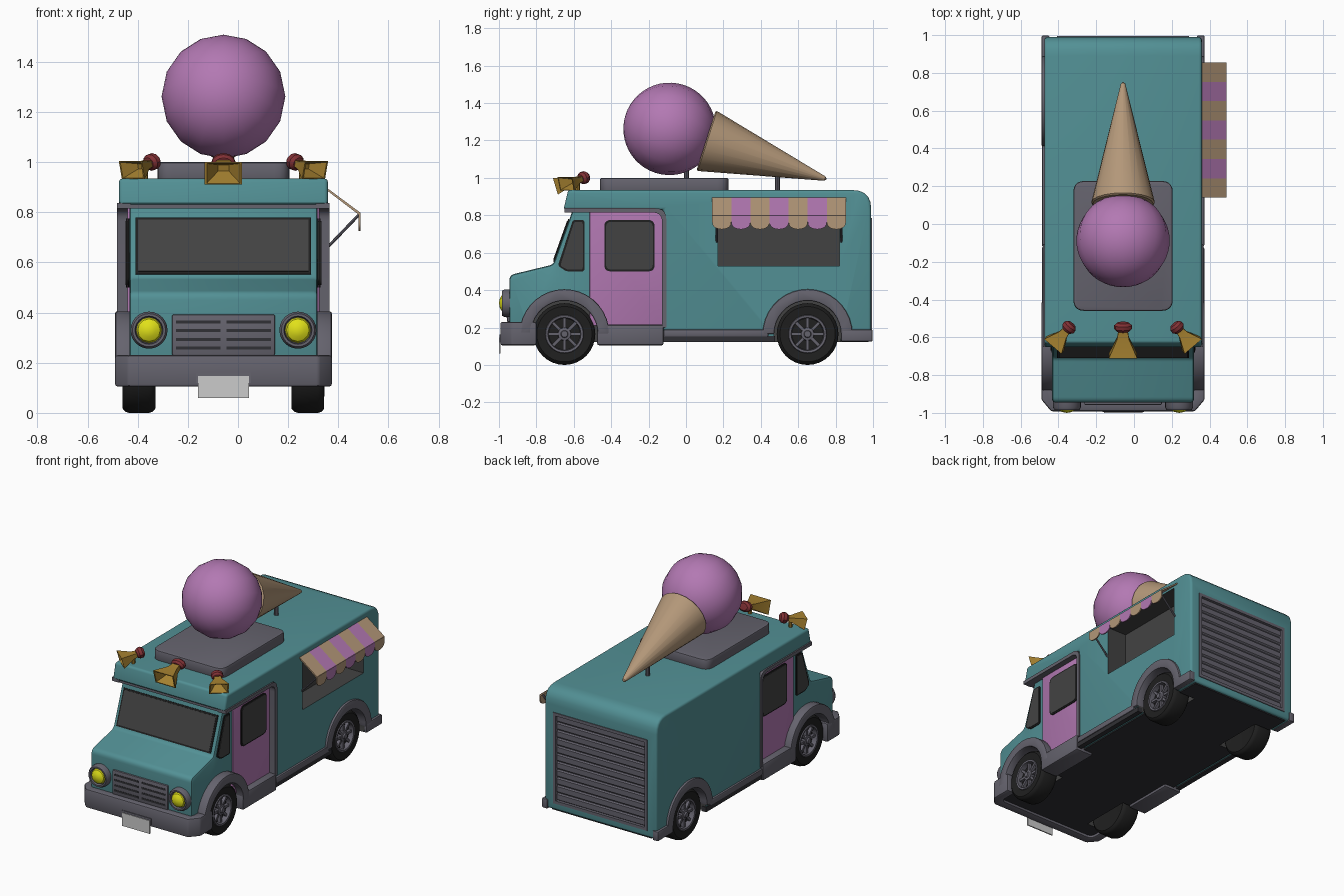
import bpy, bmesh, math
from mathutils import Vector, Matrix

if "Cube" in bpy.data.objects:
    bpy.data.objects.remove(bpy.data.objects["Cube"])

CX = -0.058  # the truck body sits left of centre, the awning fills the right


def mat(name, *c):
    m = bpy.data.materials.new(name)
    m.diffuse_color = (*c, 1)
    m.use_nodes = True
    m.node_tree.nodes["Principled BSDF"].inputs["Base Color"].default_value = m.diffuse_color
    return m


TEAL = mat("teal", 0.085, 0.28, 0.30)
PINK = mat("pink", 0.45, 0.19, 0.45)
TAN = mat("tan", 0.45, 0.31, 0.19)
GREY = mat("grey", 0.13, 0.125, 0.155)
DARK = mat("dark", 0.055, 0.055, 0.055)
FLOOR = mat("floor", 0.03, 0.03, 0.035)
BLACK = mat("black", 0.014, 0.014, 0.014)
GOLD = mat("gold", 0.38, 0.22, 0.03)
RED = mat("red", 0.22, 0.03, 0.035)
YELLOW = mat("yellow", 0.75, 0.75, 0.01)


def finish(name, bm, m, bevel=0, seg=2):
    bmesh.ops.remove_doubles(bm, verts=bm.verts, dist=1e-5)
    bmesh.ops.recalc_face_normals(bm, faces=bm.faces)
    if bevel:
        e = [e for e in bm.edges if len(e.link_faces) == 2 and e.calc_face_angle() > 0.6]
        bmesh.ops.bevel(bm, geom=e, offset=bevel, segments=seg, affect='EDGES',
                        profile=0.5, clamp_overlap=True)
    bmesh.ops.translate(bm, verts=bm.verts, vec=(CX, 0, 0))
    me = bpy.data.meshes.new(name)
    bm.to_mesh(me)
    bm.free()
    o = bpy.data.objects.new(name, me)
    bpy.context.collection.objects.link(o)
    if m:
        me.materials.append(m)
    smooth(o)
    return o


def smooth(o):
    bpy.ops.object.select_all(action='DESELECT')
    o.select_set(True)
    bpy.context.view_layer.objects.active = o
    bpy.ops.object.shade_smooth_by_angle(angle=math.radians(32))


def add_prism(bm, pts, a, b, axis='x'):
    put = {'x': lambda t, u, v: (t, u, v), 'y': lambda t, u, v: (u, t, v),
           'z': lambda t, u, v: (u, v, t)}[axis]
    A = [bm.verts.new(put(a, *p)) for p in pts]
    B = [bm.verts.new(put(b, *p)) for p in pts]
    bm.faces.new(A)
    bm.faces.new(B[::-1])
    for i in range(len(A)):
        bm.faces.new((A[i - 1], A[i], B[i], B[i - 1]))


def prism(name, pts, a, b, m, axis='x', bevel=0, seg=2):
    bm = bmesh.new()
    add_prism(bm, pts, a, b, axis)
    return finish(name, bm, m, bevel, seg)


def rect(u0, u1, v0, v1):
    return [(u0, v0), (u1, v0), (u1, v1), (u0, v1)]


def rounded(pts, radii, n=5):
    if not isinstance(radii, (list, tuple)):
        radii = [radii] * len(pts)
    out = []
    for i, r in enumerate(radii):
        p, q, s = (Vector(pts[j % len(pts)]) for j in (i - 1, i, i + 1))
        if not r:
            out.append(tuple(q))
            continue
        a, b = q + (p - q).normalized() * r, q + (s - q).normalized() * r
        out += [tuple(a * (1 - t) ** 2 + q * 2 * t * (1 - t) + b * t * t)
                for t in (k / n for k in range(n + 1))]
    return out


def circle(y, z, r, a0=0, a1=360, n=28):
    return [(y + r * math.cos(math.radians(a0 + (a1 - a0) * k / n)),
             z + r * math.sin(math.radians(a0 + (a1 - a0) * k / n))) for k in range(n + (a1 - a0 < 360))]


def lathe(name, prof, org, d, m, n=24, sx=1, sy=1, phase=0):
    # turns a (radius, height) profile about direction d
    M = Matrix.Translation(org) @ Vector(d).to_track_quat('Z', 'Y').to_matrix().to_4x4()
    bm = bmesh.new()
    rings = [[bm.verts.new(M @ Vector((r * sx * math.cos(phase + k * math.tau / n),
                                       r * sy * math.sin(phase + k * math.tau / n), h)))
              for k in range(n)] for r, h in prof]
    for A, B in zip(rings, rings[1:]):
        for k in range(n):
            bm.faces.new((A[k - 1], A[k], B[k], B[k - 1]))
    return finish(name, bm, m)


# Body shells
box = prism("van_body", rounded(
    [(-0.655, 0.83), (-0.12, 0.83), (-0.12, 0.13), (0.99, 0.13), (0.99, 0.935), (-0.63, 0.935)],
    [0, 0, 0, 0, 0.1, 0.015]), -0.417, 0.417, TEAL, bevel=0.022, seg=3)
cab = prism("cab", rounded(
    [(-0.945, 0.13), (-0.945, 0.48), (-0.71, 0.537), (-0.605, 0.83), (-0.605, 0.88), (-0.1, 0.88), (-0.1, 0.13)],
    [0, 0.03, 0.02, 0, 0, 0, 0]), -0.375, 0.375, TEAL, bevel=0.015)
floor = prism("floor", rect(-0.93, 0.975, 0.122, 0.14), -0.37, 0.37, FLOOR)

# Wheel wells, serving hatch and rear door opening cut from the shells
bm = bmesh.new()
for s in (-1, 1):
    for y in (-0.65, 0.65):
        add_prism(bm, circle(y, 0.165, 0.18), s * 0.25, s * 0.6)
add_prism(bm, rect(0.17, 0.82, 0.53, 0.87), 0.27, 0.6)
add_prism(bm, rect(-0.335, 0.335, 0.19, 0.77), 0.965, 1.1, 'y')
cutter = finish("cutter", bm, DARK)
cutter.hide_render = True
for o in (box, cab, floor):
    md = o.modifiers.new("cut", 'BOOLEAN')
    md.object, md.operation, md.solver, md.material_mode = cutter, 'DIFFERENCE', 'EXACT', 'TRANSFER'
    bpy.ops.object.select_all(action='DESELECT')
    o.select_set(True)
    bpy.context.view_layer.objects.active = o
    bpy.ops.object.modifier_apply(modifier=md.name)
    smooth(o)
bpy.data.objects.remove(cutter)

# Windscreen on the sloping cab front
nrm = Vector((-0.942, 0.335))
for name, z0, z1, w, t, m in (("windscreen_frame", 0.552, 0.778, 0.35, 0.006, BLACK),
                              ("windscreen", 0.562, 0.768, 0.34, 0.009, DARK)):
    p, q = (Vector((-0.71 + (z - 0.537) * 0.358, z)) for z in (z0, z1))
    prism(name, [p - nrm * 0.01, q - nrm * 0.01, q + nrm * t, p + nrm * t], -w, w, m)
prism("roof_front_trim", rect(-0.645, -0.6, 0.815, 0.838), -0.4, 0.4, GREY)

# Parts repeated on both sides
for s, side in ((-1, "left"), (1, "right")):
    def both(name, pts, a, b, m, bevel=0):
        return prism(f"{name}_{side}", pts, s * a, s * b, m, bevel=bevel)
    both("door", rounded(rect(-0.515, -0.125, 0.21, 0.82), [0.005, 0.005, 0.05, 0.005]), 0.36, 0.383, PINK, 0.004)
    both("door_window_frame", rounded(rect(-0.437, -0.168, 0.50, 0.775), 0.035), 0.37, 0.388, BLACK)
    both("door_window", rounded(rect(-0.428, -0.177, 0.51, 0.765), 0.03), 0.37, 0.391, DARK)
    both("quarter_window_frame", rounded([(-0.685, 0.53), (-0.605, 0.775), (-0.543, 0.775), (-0.543, 0.5), (-0.64, 0.5)],
                                         0.015), 0.36, 0.380, BLACK)
    both("quarter_window", rounded([(-0.672, 0.53), (-0.598, 0.765), (-0.552, 0.765), (-0.552, 0.51), (-0.635, 0.51)],
                                   0.012), 0.36, 0.383, DARK)
    both("door_trim", rounded([(-0.65, 0.838), (-0.105, 0.838), (-0.105, 0.2), (-0.128, 0.2), (-0.128, 0.815),
                               (-0.65, 0.815)], [0, 0.06, 0, 0, 0.05, 0]), 0.37, 0.424, GREY)
    both("step", rect(-0.475, -0.12, 0.105, 0.215), 0.3, 0.43, GREY, 0.01)
    both("skirt_middle", rect(-0.12, 0.475, 0.122, 0.155), 0.39, 0.424, FLOOR)
    both("skirt_rail", rect(-0.12, 0.44, 0.15, 0.19), 0.39, 0.43, GREY, 0.008)
    both("skirt_rear", rect(0.83, 0.998, 0.125, 0.19), 0.39, 0.432, GREY, 0.008)
    for y, part in ((-0.65, "front"), (0.65, "rear")):
        # Arch, tyre, rim and spokes
        arch = circle(y, 0.165, 0.24, 0, 180, 18) + circle(y, 0.165, 0.178, 0, 180, 18)[::-1]
        both(part + "_arch", arch, 0.34, 0.432, GREY, 0.008)
        c = Vector((s * 0.337, y, 0.165))
        d = (s, 0, 0)
        lathe(f"{part}_tyre_{side}", [(0, -0.05), (0.1, -0.06), (0.148, -0.065), (0.16, -0.055), (0.165, -0.04),
              (0.165, 0.04), (0.16, 0.055), (0.148, 0.065), (0.102, 0.06), (0.095, 0.03), (0, 0.03)], c, d, BLACK, 32)
        lathe(f"{part}_rim_{side}", [(0.105, 0.055), (0.1, 0.066), (0.088, 0.064), (0.084, 0.028)], c, d, GREY, 32)
        lathe(f"{part}_hub_{side}", [(0.036, 0.028), (0.034, 0.055), (0.02, 0.058), (0.017, 0.068), (0, 0.068)],
              c, d, GREY, 16)
        bm = bmesh.new()
        for k in range(8):
            a = k * math.pi / 4
            u, v = Vector((math.cos(a), math.sin(a))), Vector((-math.sin(a), math.cos(a))) * 0.008
            o = Vector((y, 0.165))
            add_prism(bm, [o + u * 0.03 - v, o + u * 0.09 - v, o + u * 0.09 + v, o + u * 0.03 + v],
                      s * 0.362, s * 0.387)
        finish(f"{part}_spokes_{side}", bm, GREY)
    # Headlight
    c = (s * 0.297, -0.945, 0.33)
    lathe(f"headlight_ring_{side}", [(0.074, -0.03), (0.074, 0.025), (0.066, 0.04), (0.056, 0.04), (0.052, 0.02),
                                     (0, 0.02)], c, (0, -1, 0), GREY, 24)
    lathe(f"headlight_lamp_{side}", [(0.052, 0.018), (0.045, 0.038), (0.026, 0.05), (0, 0.055)],
          c, (0, -1, 0), YELLOW, 12)

# Grille, bumper and number plate
prism("grille", rect(-0.205, 0.205, 0.23, 0.392), -0.957, -0.93, GREY, 'y', 0.005)
bm = bmesh.new()
for i in range(4):
    for x in (-0.19, 0.012):
        add_prism(bm, rect(x, x + 0.178, 0.252 + i * 0.035, 0.264 + i * 0.035), -0.959, -0.95, 'y')
finish("grille_slots", bm, FLOOR)
half = [(0.432, -0.8), (0.432, -0.93), (0.38, -0.992)]
inner = [(0.37, -0.8), (0.37, -0.91), (0.35, -0.93)]
mir = lambda p: [(-x, y) for x, y in p[::-1]]
prism("front_bumper", half + mir(half) + mir(inner)[::-1] + inner[::-1], 0.105, 0.23, GREY, 'z', 0.01)
prism("plate_holder", rect(-0.11, 0.11, 0.12, 0.162), -0.996, -0.97, GREY, 'y')
prism("number_plate", rect(-0.102, 0.102, 0.06, 0.148), -1.0, -0.992, None, 'y')

# Roller shutter at the back
prof = [(0.96, 0.19)]
for i in range(11):
    z = 0.19 + i * 0.58 / 11
    prof += [(0.972, z + 0.002), (0.98, z + 0.010), (0.98, z + 0.044), (0.972, z + 0.0515)]
prism("roller_shutter", prof + [(0.96, 0.77)], -0.335, 0.335, GREY)
for name, r in (("left", rect(-0.35, -0.33, 0.175, 0.785)), ("right", rect(0.33, 0.35, 0.175, 0.785)),
                ("top", rect(-0.35, 0.35, 0.765, 0.785)), ("bottom", rect(-0.35, 0.35, 0.175, 0.195))):
    prism("shutter_frame_" + name, r, 0.96, 0.995, GREY, 'y')

# Striped awning and its arms
w = 0.715 / 7
for i in range(7):
    y, m = 0.14 + i * w, (TAN, PINK)[i % 2]
    prism(f"awning_stripe_{i}", [(0.412, 0.888), (0.412, 0.898), (0.547, 0.798), (0.543, 0.788)], y, y + w, m, 'y')
    low = [(y + w / 2 + w / 2 * math.cos(a), 0.765 - 0.04 * math.sin(a) ** 0.8)
           for a in (k * math.pi / 12 for k in range(13))]
    prism(f"awning_scallop_{i}", [(y, 0.795), (y + w, 0.795)] + low, 0.539, 0.547, m)
for y in (0.165, 0.83):
    a, b = Vector((0.41, y, 0.655)), Vector((0.54, y, 0.79))
    lathe("awning_arm", [(0, 0), (0.006, 0), (0.006, (b - a).length), (0, (b - a).length)], a, b - a, GREY, 8)

# Roof platform, posts and giant ice cream
prism("roof_platform", rounded(rect(-0.263, 0.263, -0.46, 0.228), 0.06), 0.92, 1.0, GREY, 'z', 0.01)
for y, h in ((0.003, 0.13), (0.49, 0.12)):
    lathe("cone_post", [(0, 0), (0.014, 0), (0.014, h), (0, h)], (0, y, 0.93), (0, 0, 1), GREY, 10)
axis = Vector((0, 0.64, -0.205)).normalized()
ctr = Vector((0, -0.088, 1.262))
lathe("ice_cream_scoop", [(0.247 * math.sin(k * math.pi / 24), -0.247 * math.cos(k * math.pi / 24))
                          for k in range(25)], ctr, axis, PINK, 16)
lathe("ice_cream_cone", [(0, 0.21), (0.16, 0.205), (0.168, 0.212), (0.166, 0.222), (0.012, 0.872), (0, 0.882)],
      ctr, axis, TAN, 20)

# Three roof horns with red bulbs
for name, x, d, k in (("left", -0.288, (-0.085, -0.1, -0.035), 0.8), ("middle", 0, (0, -0.15, -0.045), 1),
                      ("right", 0.288, (0.085, -0.1, -0.035), 0.8)):
    o = Vector((x, -0.55, 1.0))
    lathe("horn_" + name, [(0, 0.02 * k), (0.036 * k, 0.02 * k), (0.045 * k, 0.06 * k), (0.1 * k, 0.145 * k),
          (0.106 * k, 0.155 * k), (0.094 * k, 0.155 * k), (0.03 * k, 0.08 * k), (0, 0.08 * k)],
          o, d, GOLD, 4, 1.0, 0.62, math.pi / 4)
    lathe("horn_bulb_" + name, [(0, -0.03), (0.03, -0.028), (0.045, -0.014), (0.045, 0.006), (0.032, 0.02), (0, 0.024)],
          o, d, RED, 12, k * 1.05, 0.75)
    f = o + Vector(d).normalized() * 0.05 * k
    lathe("horn_foot_" + name, [(0.012, 0), (0.012, f.z - 0.925)], (f.x, f.y, 0.925), (0, 0, 1), GOLD, 8)
